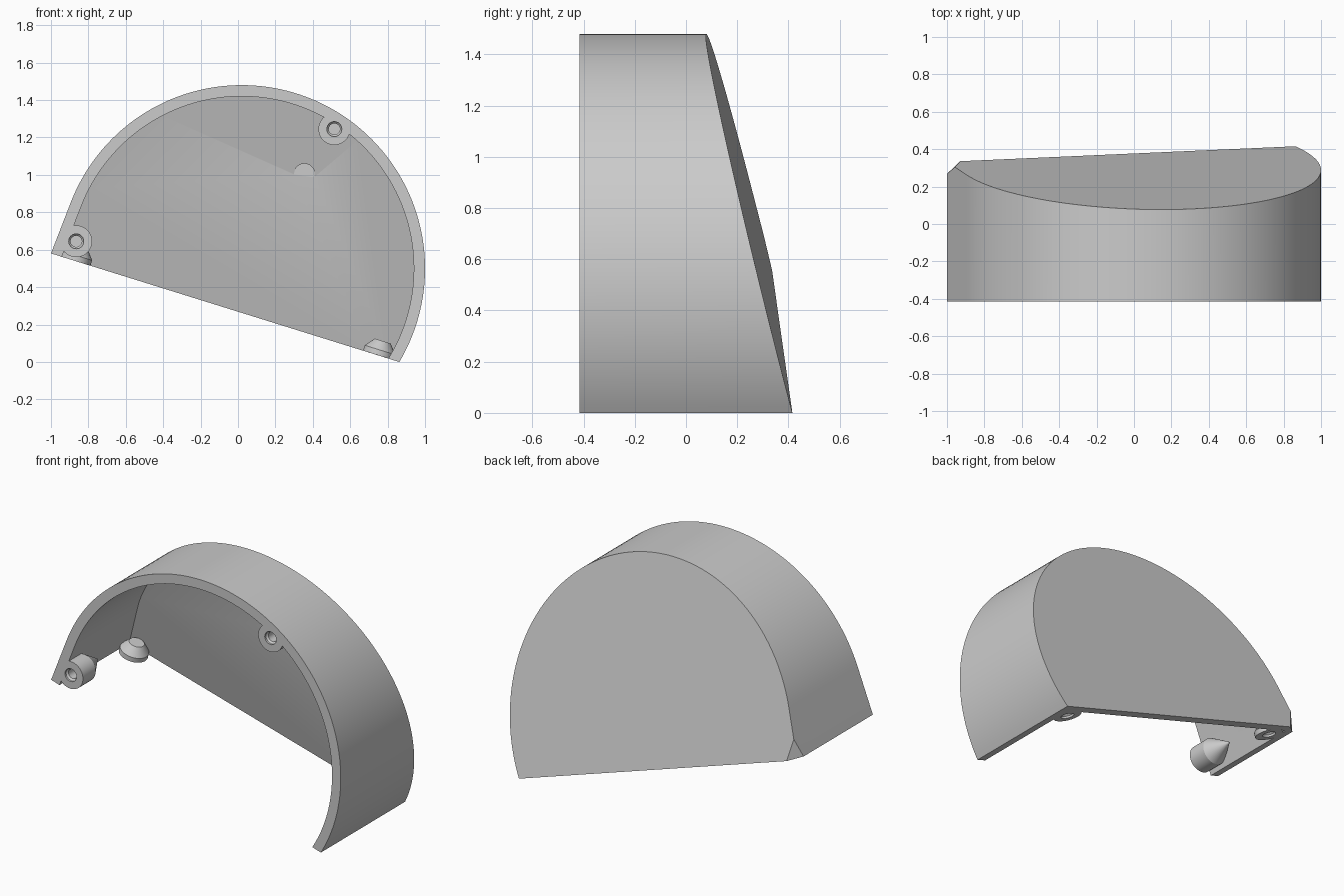
import bpy
import bmesh
from math import sin, cos, radians, pi
from mathutils import Vector

if "Cube" in bpy.data.objects:
    bpy.data.objects.remove(bpy.data.objects["Cube"])

# One plain grey for the whole cover
grey = bpy.data.materials.new("light_grey")
grey.use_nodes = True
grey.diffuse_color = (0.6, 0.6, 0.6, 1)
grey.node_tree.nodes["Principled BSDF"].inputs["Base Color"].default_value = (0.6, 0.6, 0.6, 1)

CX, CZ, RADIUS, WALL = 0.02, 0.5, 0.98, 0.06
FRONT = -0.415
TANGENT = radians(158.8)                    # where the arc runs into the straight side
LOW_LEFT, LOW_RIGHT = Vector((-1, 0, 0.58)), Vector((0.863, 0, 0))
BACK_POINT = Vector((0, 0.443, 0))
BACK_NORMAL = Vector((0.032, 1, 0.2454)).normalized()


def finish(bm, name):
    bmesh.ops.recalc_face_normals(bm, faces=bm.faces)
    mesh = bpy.data.meshes.new(name)
    bm.to_mesh(mesh)
    bm.free()
    mesh.materials.append(grey)
    obj = bpy.data.objects.new(name, mesh)
    bpy.context.collection.objects.link(obj)
    return obj


def slice_off(bm, point, normal):
    """Cut away everything on the normal's side and close the cut."""
    geom = bm.verts[:] + bm.edges[:] + bm.faces[:]
    cut = bmesh.ops.bisect_plane(bm, geom=geom, plane_co=point, plane_no=normal, clear_outer=True)
    edges = [e for e in cut["geom_cut"] if isinstance(e, bmesh.types.BMEdge)]
    bmesh.ops.contextual_create(bm, geom=edges)


def arch(name, radius, start, tail, front, planes):
    """Arc plus straight tail, extruded backwards and trimmed by planes."""
    steps = 96
    bm = bmesh.new()
    outline = []
    for i in range(steps + 1):
        a = start + (TANGENT - start) * i / steps
        outline.append(Vector((CX + radius * cos(a), front, CZ + radius * sin(a))))
    outline.append(outline[-1] + tail * Vector((-sin(TANGENT), 0, cos(TANGENT))))
    face = bm.faces.new([bm.verts.new(p) for p in outline])
    moved = bmesh.ops.extrude_face_region(bm, geom=[face])["geom"]
    bmesh.ops.translate(bm, vec=(0, 1.5, 0), verts=[v for v in moved if isinstance(v, bmesh.types.BMVert)])
    for point, normal in planes:
        slice_off(bm, point, normal)
    return finish(bm, name)


def lathe(name, profile, origin, axis, sides=40):
    """Turn (radius, height) pairs around an axis, capped at both ends."""
    bm = bmesh.new()
    turn = Vector(axis).to_track_quat("Z", "Y")
    rings = []
    for r, h in profile:
        rings.append([bm.verts.new(Vector(origin) + turn @ Vector(
            (r * cos(2 * pi * i / sides), r * sin(2 * pi * i / sides), h))) for i in range(sides)])
    for lower, upper in zip(rings, rings[1:]):
        for i in range(sides):
            j = (i + 1) % sides
            bm.faces.new((lower[i], lower[j], upper[j], upper[i]))
    bm.faces.new(rings[0])
    bm.faces.new(rings[-1])
    return finish(bm, name)


def combine(target, tool, operation):
    mod = target.modifiers.new(operation.lower(), "BOOLEAN")
    mod.operation, mod.solver, mod.object = operation, "EXACT", tool
    bpy.context.view_layer.update()
    result = bpy.data.meshes.new_from_object(target.evaluated_get(bpy.context.evaluated_depsgraph_get()))
    target.modifiers.clear()
    target.data = result
    bpy.data.objects.remove(tool)


# Outer body with sloping back and a clipped corner
corner = [Vector((-1, 0.268, 0.58)), Vector((-0.93, 0.335, 0.558)), Vector((-0.955, 0.307, 0.68))]
clip = (corner[1] - corner[0]).cross(corner[2] - corner[0]).normalized()
if clip.y < 0:
    clip.negate()
cover = arch("half_round_cover", RADIUS, radians(-30.7), 0.294, FRONT,
             [(BACK_POINT, BACK_NORMAL), (corner[0], clip)])

# Hollow, open to the front and below
cavity = arch("cavity", RADIUS - WALL, radians(-50), 0.6, FRONT - 0.2,
              [(BACK_POINT - WALL * BACK_NORMAL, BACK_NORMAL)])
combine(cover, cavity, "DIFFERENCE")

# Screw bosses: two on the front rim, two on the lower edge
along = (LOW_RIGHT - LOW_LEFT).normalized()
inward = Vector((-along.z, 0, along.x))


def on_low_edge(x, y):
    p = LOW_LEFT + along * ((x - LOW_LEFT.x) / along.x)
    return Vector((x, y, p.z))


rim_boss = [(0.085, 0), (0.085, 0.125), (0.002, 0.265)]
edge_boss = [(0.085, 0), (0.085, 0.03), (0.045, 0.08)]
bosses = [
    ("left_rim_boss", rim_boss, Vector((0.515, FRONT, 1.245)), Vector((0, 1, 0)), 0.1),
    ("right_rim_boss", rim_boss, Vector((-0.865, FRONT, 0.645)), Vector((0, 1, 0)), 0.1),
    ("left_edge_boss", edge_boss, on_low_edge(0.75, 0.28), inward, 0.06),
    ("right_edge_boss", edge_boss, on_low_edge(-0.87, 0.21), inward, 0.06),
]
for name, profile, origin, axis, depth in bosses:
    combine(cover, lathe(name, profile, origin, axis), "UNION")
for name, profile, origin, axis, depth in bosses:
    hole = lathe(name + "_hole", [(0.04, -0.02), (0.04, 0.012), (0.03, 0.022), (0.03, depth)], origin, axis, 24)
    combine(cover, hole, "DIFFERENCE")

# Shallow round pocket in the back panel
pocket = lathe("pocket", [(0.055, 0), (0.055, 0.15)], (0.355, 0.126, 1.005), (0, -1, 0))
combine(cover, pocket, "DIFFERENCE")

# Smooth the curves, keep the edges crisp
bpy.ops.object.select_all(action="DESELECT")
cover.select_set(True)
bpy.context.view_layer.objects.active = cover
bpy.ops.object.shade_smooth_by_angle(angle=radians(30))
